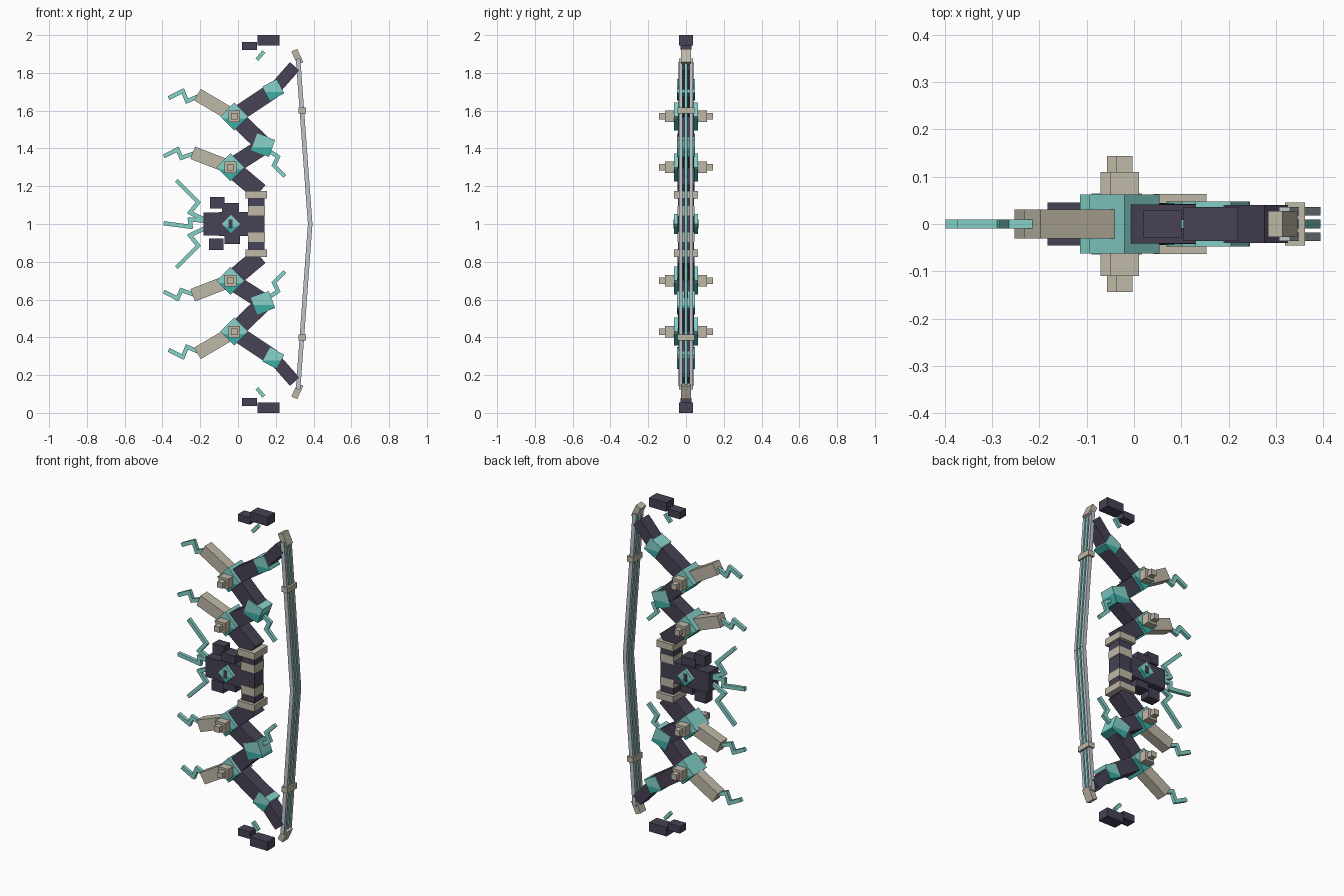
import bpy, bmesh, math
from mathutils import Matrix, Vector

if "Cube" in bpy.data.objects:
    bpy.data.objects.remove(bpy.data.objects["Cube"], do_unlink=True)


def material(name, hexcode):
    def linear(c):
        return c / 12.92 if c <= 0.04045 else ((c + 0.055) / 1.055) ** 2.4
    rgb = [linear(int(hexcode[i:i + 2], 16) / 255) for i in (0, 2, 4)]
    m = bpy.data.materials.new(name)
    m.use_nodes = True
    m.diffuse_color = (*rgb, 1)
    m.node_tree.nodes["Principled BSDF"].inputs["Base Color"].default_value = (*rgb, 1)
    return m


DARK = material("dark plum", "474255")
BONE = material("bone beige", "C0B8A8")
CYAN = material("pale cyan", "86D2CA")
TEAL = material("deep teal", "3DAEA6")
STRING = material("string grey", "BCC5CB")


def block(name, centre, size, mat, angle=0.0, lower=None):
    """Box turned about y; 'lower' recolours everything below its middle."""
    bm = bmesh.new()
    bmesh.ops.create_cube(bm, size=1)
    bm.transform(Matrix.Translation(centre) @ Matrix.Rotation(-angle, 4, "Y")
                 @ Matrix.Diagonal((*size, 1)))
    mesh = bpy.data.meshes.new(name)
    mesh.materials.append(mat)
    if lower:
        cut = centre[2] - 0.012
        bmesh.ops.bisect_plane(bm, geom=bm.verts[:] + bm.edges[:] + bm.faces[:],
                               plane_co=(0, 0, cut), plane_no=(0, 0, 1))
        mesh.materials.append(lower)
        for f in bm.faces:
            f.material_index = int(f.calc_center_median().z < cut)
    bm.to_mesh(mesh)
    bm.free()
    obj = bpy.data.objects.new(name, mesh)
    bpy.context.collection.objects.link(obj)
    return obj


def bar(name, a, b, width, depth, mat, y=0.0, lower=None):
    """Straight beam between two (x, z) points."""
    d = Vector(b) - Vector(a)
    mid = (Vector(a) + Vector(b)) / 2
    return block(name, (mid.x, y, mid.y), (d.length, depth, width), mat,
                 math.atan2(d.y, d.x), lower)


def zigzag(name, points, width=0.022, depth=0.02, mat=CYAN):
    for i, (a, b) in enumerate(zip(points, points[1:])):
        d = (Vector(b) - Vector(a)).normalized() * width * 0.4
        bar(f"{name}_{i}", Vector(a) - d, Vector(b) + d, width, depth, mat)


def half(label, sign):
    """One bow limb; heights are measured from the middle of the grip."""
    def p(x, h):
        return (x, 1 + sign * h)

    # Zigzag limb
    path = [p(.115, .17), p(-.04, .30), p(.14, .415), p(-.02, .57), p(.19, .71), p(.3, .835)]
    widths = [.095, .09, .09, .085, .066]
    for i, w in enumerate(widths):
        bar(f"{label}_limb_{i}", path[i], path[i + 1], w, .088 - .002 * i, DARK)

    # Glowing elbows on the outer bends
    bar(f"{label}_inner_elbow", p(.085, .435), p(.18, .40), .095, .096, CYAN, 0, TEAL)
    bar(f"{label}_outer_elbow", p(.15, .69), p(.225, .73), .085, .096, CYAN, 0, TEAL)

    # Knobs with stepped posts on both sides, and a spur from each
    for n, (kx, kh), tip in (("inner", (-.04, .30), (-.24, .377)),
                             ("outer", (-.02, .57), (-.215, .685))):
        c = p(kx, kh)
        block(f"{label}_{n}_knob", (c[0], 0, c[1]), (.105, .125, .105), CYAN, math.pi / 4, TEAL)
        block(f"{label}_{n}_post", (c[0], 0, c[1]), (.062, .22, .062), BONE)
        block(f"{label}_{n}_post_tip", (c[0], 0, c[1]), (.034, .288, .034), BONE)
        bar(f"{label}_{n}_spur", c, p(*tip), .07, .062, BONE)

    # Crooked sprigs
    zigzag(f"{label}_outer_sprig", [p(-.2, .68), p(-.27, .65), p(-.292, .705), p(-.36, .67)])
    zigzag(f"{label}_inner_sprig", [p(-.23, .375), p(-.3, .35), p(-.32, .395), p(-.385, .362)])
    zigzag(f"{label}_elbow_sprig", [p(.16, .39), p(.212, .355), p(.19, .31), p(.242, .258)])
    zigzag(f"{label}_eye_sprig", [p(-.17, .02), p(-.255, .06), p(-.21, .115), p(-.32, .225)])

    # Tip, bowstring strands and string clip
    bar(f"{label}_tip", p(.298, .92), p(.33, .85), .034, .054, BONE)
    for n, y, mat in (("front", -.027, STRING), ("middle", 0, CYAN), ("back", .027, STRING)):
        bar(f"{label}_string_{n}", p(.318, .875), p(.382, 0), .024, .018, mat, y)
    c = p(.34, .6)
    block(f"{label}_string_clip", (c[0], 0, c[1]), (.042, .09, .032), BONE)

    # Floating shards beyond the tip
    c = p(.162, .973)
    block(f"{label}_large_shard", (c[0], 0, c[1]), (.115, .072, .054), DARK)
    c = p(.06, .942)
    block(f"{label}_small_shard", (c[0], 0, c[1]), (.08, .06, .042), DARK)
    bar(f"{label}_glow_shard", p(.1, .87), p(.137, .913), .02, .02, CYAN)

    # Grip collar and band
    c = p(.097, .155)
    block(f"{label}_grip_collar", (c[0], 0, c[1]), (.112, .126, .04), BONE)
    c = p(.097, .07)
    block(f"{label}_grip_band", (c[0], 0, c[1]), (.09, .09, .048), BONE)


half("upper", 1)
half("lower", -1)

# Grip
block("grip", (.097, 0, 1), (.086, .086, .29), DARK)

# Rock cluster around the eye
rocks = [(-.02, 1, .16, .09, .125), (-.135, 1, .095, .09, .12), (-.11, 1.113, .075, .06, .062),
         (-.04, 1.07, .09, .075, .08), (-.115, .893, .078, .06, .062), (-.03, .925, .082, .075, .06)]
for i, (x, z, sx, sy, sz) in enumerate(rocks):
    block(f"rock_{i}", (x, 0, z), (sx, sy, sz), DARK)

# Eye with a slit pupil on both sides
block("eye", (-.037, 0, 1), (.074, .128, .074), CYAN, math.pi / 4, TEAL)
block("pupil", (-.039, 0, 1), (.022, .132, .046), DARK)

# Middle sprig
zigzag("middle_sprig", [(-.17, 1.015), (-.255, 1.025), (-.25, .985), (-.385, 1.003)])
